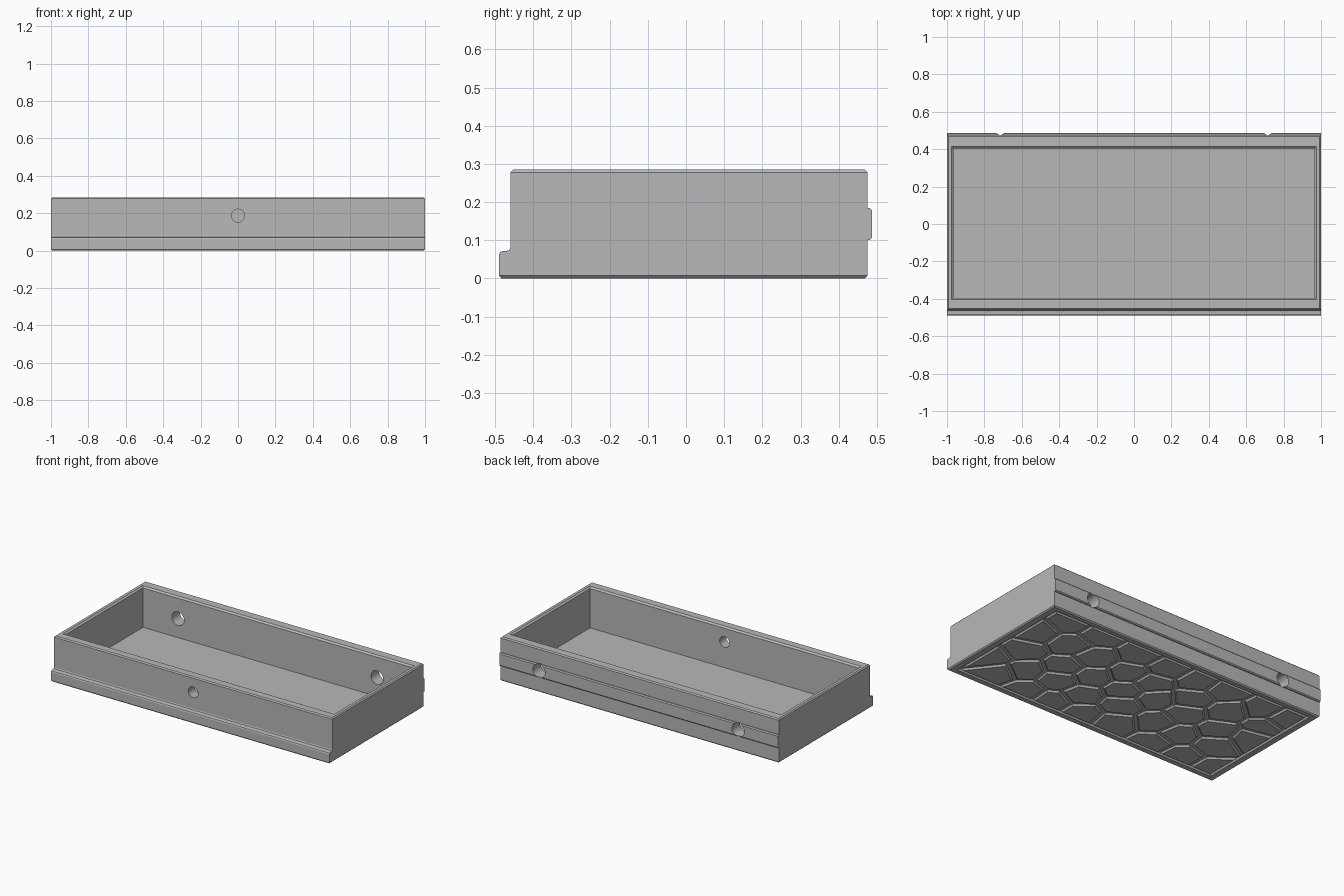
import bpy, bmesh, math, random
from mathutils import Vector, Matrix

random.seed(4)
if "Cube" in bpy.data.objects:
    bpy.data.objects.remove(bpy.data.objects["Cube"], do_unlink=True)

grey = bpy.data.materials.new("plain grey")
grey.use_nodes = True
grey.diffuse_color = (0.48, 0.48, 0.48, 1)
grey.node_tree.nodes["Principled BSDF"].inputs["Base Color"].default_value = grey.diffuse_color


def to_object(name, bm):
    bmesh.ops.recalc_face_normals(bm, faces=bm.faces)
    mesh = bpy.data.meshes.new(name)
    bm.to_mesh(mesh)
    bm.free()
    mesh.materials.append(grey)
    obj = bpy.data.objects.new(name, mesh)
    bpy.context.collection.objects.link(obj)
    return obj


def rect(x, y0, y1, z):
    return [Vector(p) for p in ((-x, y0, z), (x, y0, z), (x, y1, z), (-x, y1, z))]


def loft_cutter(name, rings):
    """Closed solid through a stack of rings."""
    bm = bmesh.new()
    rows = [[bm.verts.new(p) for p in ring] for ring in rings]
    n = len(rows[0])
    for a, b in zip(rows, rows[1:]):
        for i in range(n):
            bm.faces.new((a[i], a[(i + 1) % n], b[(i + 1) % n], b[i]))
    bm.faces.new(rows[0])
    bm.faces.new(rows[-1])
    return to_object(name, bm)


def hole_cutter(name, x, y, z, r):
    bm = bmesh.new()
    place = Matrix.Translation((x, y, z)) @ Matrix.Rotation(math.pi / 2, 4, 'X')
    bmesh.ops.create_cone(bm, cap_ends=True, segments=32, radius1=r, radius2=r, depth=0.2, matrix=place)
    return to_object(name, bm)


# Tray body: side profile (y, z) with front lip and back rail, extruded along x
HALF, TOP, C = 1.0, 0.285, 0.007
profile = [(-0.483, 0), (0.468, 0), (0.475, C), (0.475, 0.1), (0.481, 0.1), (0.487, 0.106),
           (0.487, 0.179), (0.481, 0.185), (0.475, 0.185), (0.475, TOP - C), (0.468, TOP),
           (-0.453, TOP), (-0.46, TOP - C), (-0.46, 0.081), (-0.463, 0.074), (-0.47, 0.072),
           (-0.48, 0.072), (-0.487, 0.069), (-0.49, 0.062), (-0.49, C)]
bm = bmesh.new()
end = bm.faces.new([bm.verts.new((-HALF, y, z)) for y, z in profile])
moved = bmesh.ops.extrude_face_region(bm, geom=[end])
bmesh.ops.translate(bm, vec=(2 * HALF, 0, 0), verts=[v for v in moved["geom"] if isinstance(v, bmesh.types.BMVert)])
bmesh.ops.recalc_face_normals(bm, faces=bm.faces)

# Chamfer the upper and lower edges of both ends
for sx in (-1, 1):
    for z, sz in ((C, -1), (TOP - C, 1)):
        cut = bmesh.ops.bisect_plane(bm, geom=bm.verts[:] + bm.edges[:] + bm.faces[:],
                                     plane_co=(sx * HALF, 0, z), plane_no=(sx, 0, sz), clear_outer=True)
        edges = [e for e in bm.edges if e.is_boundary]
        bmesh.ops.edgeloop_fill(bm, edges=edges)
body = to_object("tray_body", bm)

# Cavity, underside pocket and through holes
X, Y0, Y1, FLOOR = 0.965, -0.395, 0.405, 0.02
PX, PY0, PY1, POCKET = 0.955, -0.45, 0.44, 0.011
cutters = [
    loft_cutter("cavity_cutter", [rect(X, Y0, Y1, FLOOR), rect(X, Y0, Y1, TOP - 0.01),
                                  rect(X + 0.015, Y0 - 0.015, Y1 + 0.015, TOP + 0.005)]),
    loft_cutter("pocket_cutter", [rect(PX, PY0, PY1, -0.05), rect(PX, PY0, PY1, 0),
                                  rect(PX - 0.008, PY0 + 0.008, PY1 - 0.008, POCKET)]),
    hole_cutter("front_hole_cutter", 0, -0.43, 0.187, 0.035)]
for sx in (-1, 1):
    cutters.append(hole_cutter("back_hole_cutter", sx * 0.715, 0.45, 0.143, 0.044))
for c in cutters:
    c.hide_render = True
    mod = body.modifiers.new(c.name, 'BOOLEAN')
    mod.operation, mod.solver, mod.object = 'DIFFERENCE', 'EXACT', c
bpy.context.view_layer.update()
result = bpy.data.meshes.new_from_object(body.evaluated_get(bpy.context.evaluated_depsgraph_get()))
body.modifiers.clear()
body.data = result
for c in cutters:
    bpy.data.objects.remove(c, do_unlink=True)


def clip(poly, point, normal):
    """Keep the part of a convex polygon behind a line."""
    out = []
    for a, b in zip(poly, poly[1:] + poly[:1]):
        da, db = (a - point).dot(normal), (b - point).dot(normal)
        if da <= 0:
            out.append(a)
        if da * db < 0:
            out.append(a.lerp(b, da / (da - db)))
    return out


def cell(seed, seeds, gap):
    """Cell nearest to a seed, shrunk by a gap."""
    poly = rect(PX - gap, PY0 + gap, PY1 - gap, 0)
    for other in seeds:
        if other is not seed:
            n = (other - seed).normalized()
            poly = clip(poly, (seed + other) / 2 - n * gap, n)
    return poly


# Underside: irregular paving cells with sloped sides
COLS, ROWS = 8, 5
seeds = []
for r in range(ROWS):
    for c in range(COLS):
        u = (c + 0.25 + 0.5 * (r % 2) + random.uniform(-0.2, 0.2)) / COLS
        v = (r + 0.5 + random.uniform(-0.22, 0.22)) / ROWS
        seeds.append(Vector((PX * (2 * u - 1), PY0 + v * (PY1 - PY0), 0)))
bm = bmesh.new()
for s in seeds:
    base, face = cell(s, seeds, 0.01), cell(s, seeds, 0.019)
    if len(base) < 3 or len(face) < 3:
        continue
    verts = [bm.verts.new((p.x, p.y, POCKET + 0.001)) for p in base]
    verts += [bm.verts.new((p.x, p.y, 0)) for p in face]
    bmesh.ops.convex_hull(bm, input=verts)
bmesh.ops.dissolve_limit(bm, angle_limit=0.02, verts=bm.verts, edges=bm.edges)
to_object("underside_cells", bm)

# Smooth the holes, keep edges sharp
bpy.ops.object.select_all(action='DESELECT')
body.select_set(True)
bpy.context.view_layer.objects.active = body
bpy.ops.object.shade_smooth_by_angle(angle=math.radians(20))
